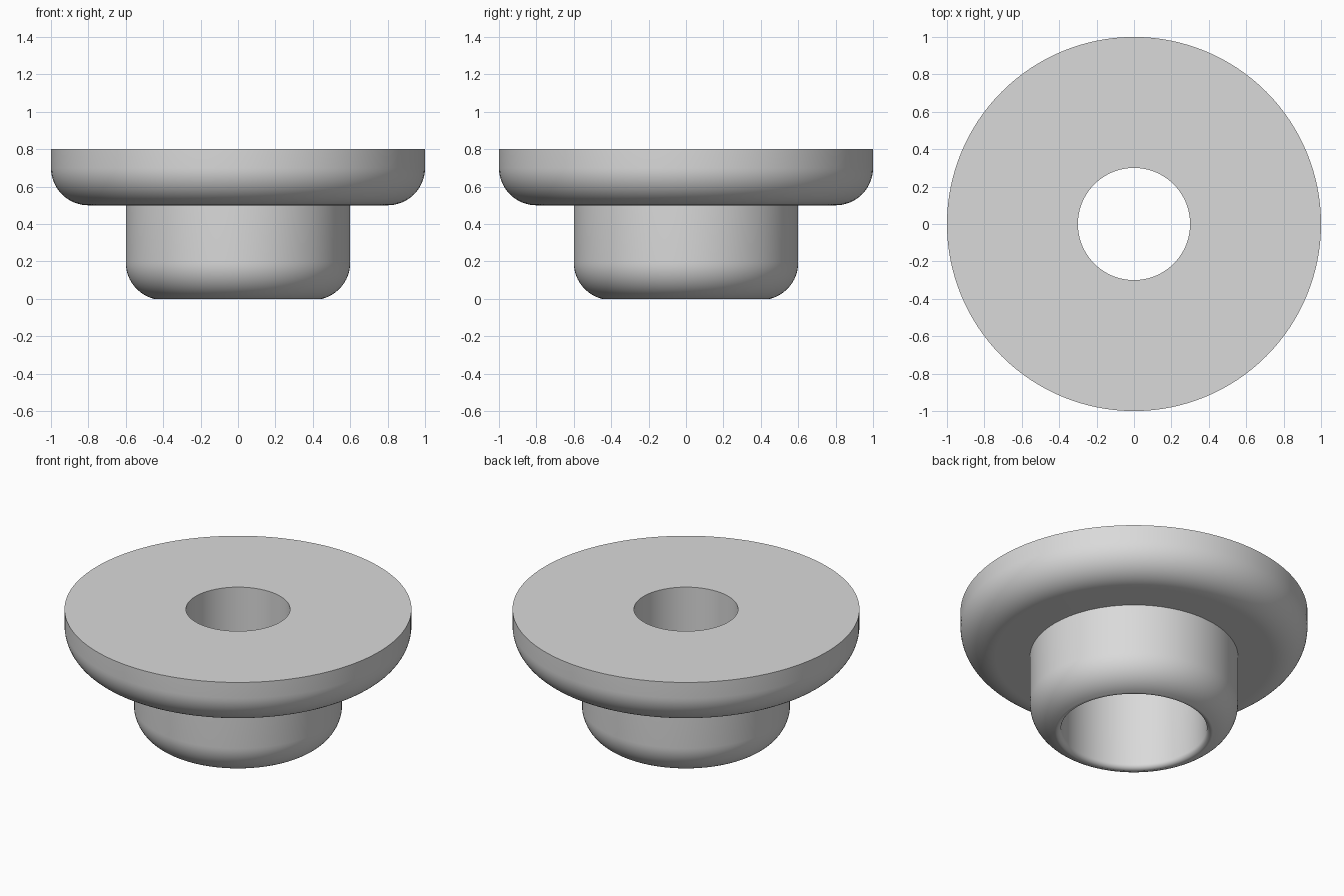
import bpy
import bmesh
from math import cos, sin, radians, tau

SEGMENTS = 128

cube = bpy.data.objects.get("Cube")
if cube:
    bpy.data.objects.remove(cube, do_unlink=True)

# Plain grey material
grey = bpy.data.materials.new("plain_grey")
grey.use_nodes = True
grey.diffuse_color = (0.7, 0.7, 0.7, 1)
grey.node_tree.nodes["Principled BSDF"].inputs["Base Color"].default_value = (0.7, 0.7, 0.7, 1)


def arc(r, z, radius, start, end, steps):
    """Points of an arc in the (radius, height) plane, angles in degrees."""
    angles = [radians(start + (end - start) * i / steps) for i in range(steps + 1)]
    return [(r + radius * cos(a), z + radius * sin(a)) for a in angles]


def lathe(name, profile, material):
    """Revolve a closed profile around the z axis."""
    bm = bmesh.new()
    rings = []
    for r, z in profile:
        rings.append([bm.verts.new((r * cos(tau * i / SEGMENTS), r * sin(tau * i / SEGMENTS), z))
                      for i in range(SEGMENTS)])
    for ring, following in zip(rings, rings[1:] + rings[:1]):
        for i in range(SEGMENTS):
            j = (i + 1) % SEGMENTS
            bm.faces.new((ring[i], ring[j], following[j], following[i]))
    bmesh.ops.recalc_face_normals(bm, faces=bm.faces)
    mesh = bpy.data.meshes.new(name)
    bm.to_mesh(mesh)
    bm.free()
    mesh.materials.append(material)
    obj = bpy.data.objects.new(name, mesh)
    bpy.context.collection.objects.link(obj)
    bpy.ops.object.select_all(action='DESELECT')
    obj.select_set(True)
    bpy.context.view_layer.objects.active = obj
    bpy.ops.object.shade_smooth_by_angle(angle=radians(35))
    return obj


# Narrow bore through the flange, then the wide counterbore inside the hub
profile = [(0.3, 0.8), (0.3, 0.5), (0.42, 0.5)]
# Softened inner lip of the hub
profile += arc(0.45, 0.03, 0.03, 180, 270, 6)
# Rounded outer foot of the hub, running up to the flange
profile += arc(0.4, 0.194, 0.2, -74, 0, 14)
profile += [(0.6, 0.5)]
# Rounded underside of the flange and its rim
profile += arc(0.8, 0.7, 0.2, -90, 0, 16)
profile += [(1.0, 0.8)]

lathe("flanged_bushing", profile, grey)
